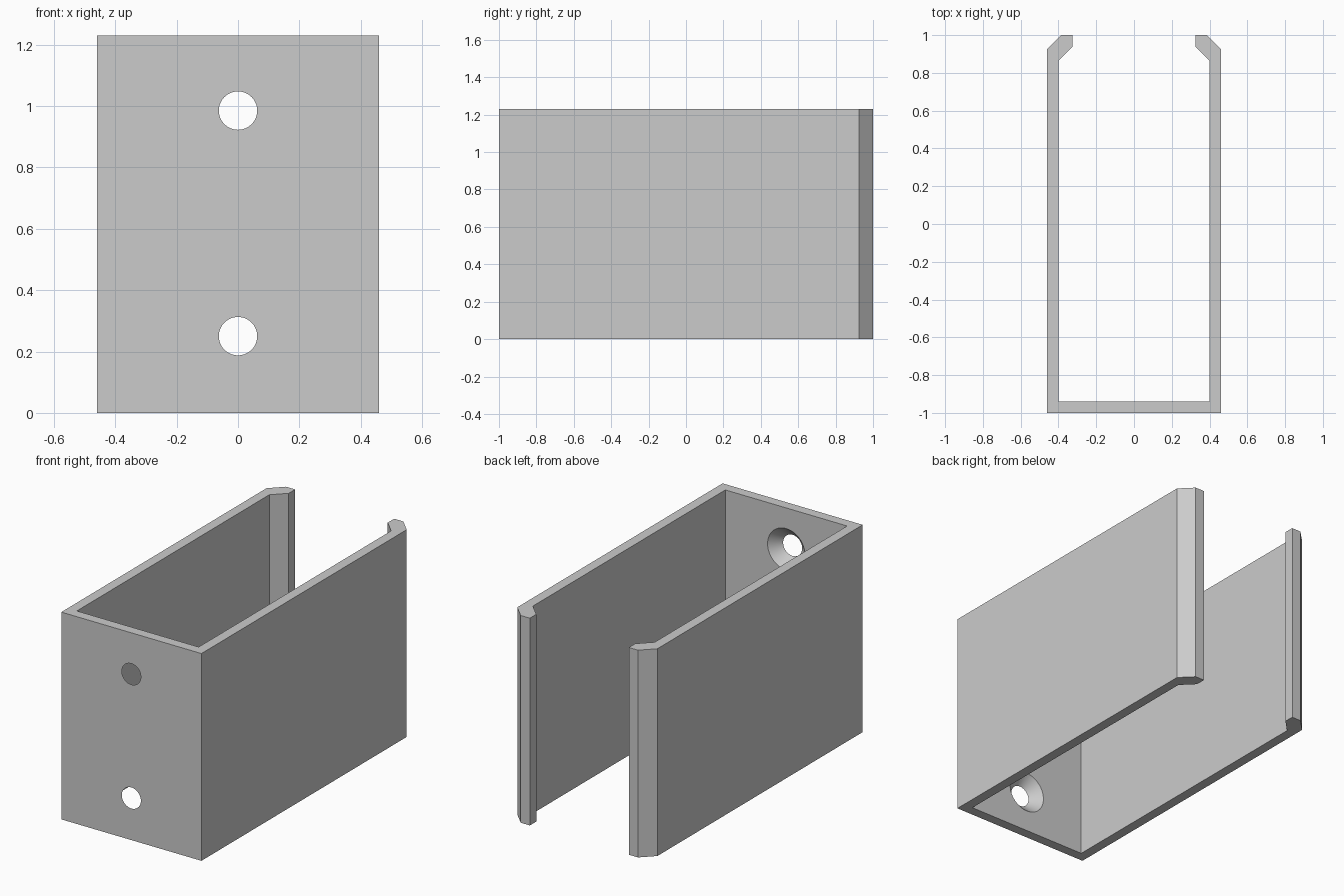
import bpy, bmesh, math

if "Cube" in bpy.data.objects:
    bpy.data.objects.remove(bpy.data.objects["Cube"])

HEIGHT = 1.23
WALL = 0.06

grey = bpy.data.materials.new("light grey")
grey.diffuse_color = (0.6, 0.6, 0.6, 1)
grey.use_nodes = True
grey.node_tree.nodes["Principled BSDF"].inputs["Base Color"].default_value = grey.diffuse_color

# Channel: right half of the plan outline, mirrored, with inward angled lips
outer = [(0.46, -1), (0.46, 0.925), (0.385, 1), (0.325, 1)]
inner = [(0.325, 0.94), (0.40, 0.865), (0.40, -1 + WALL)]
right = outer + inner
outline = right + [(-x, y) for x, y in reversed(right)]

bm = bmesh.new()
base = bm.faces.new([bm.verts.new((x, y, 0)) for x, y in outline])
top = bmesh.ops.extrude_face_region(bm, geom=[base])
bmesh.ops.translate(bm, vec=(0, 0, HEIGHT),
                    verts=[v for v in top["geom"] if isinstance(v, bmesh.types.BMVert)])
bmesh.ops.recalc_face_normals(bm, faces=bm.faces)
mesh = bpy.data.meshes.new("channel_bracket")
bm.to_mesh(mesh)
bm.free()
bracket = bpy.data.objects.new("channel_bracket", mesh)
bpy.context.collection.objects.link(bracket)
mesh.materials.append(grey)

# Countersunk screw holes, widening through the front wall towards the inside
for z in (0.25, 0.985):
    bpy.ops.mesh.primitive_cone_add(vertices=64, radius1=0.0525, radius2=0.1325, depth=0.08,
                                    location=(0, -1 + WALL / 2, z),
                                    rotation=(-math.pi / 2, 0, 0))
    cutter = bpy.context.object
    cutter.name = "screw_hole_cutter"
    cutter.hide_render = True
    cutter.data.materials.append(grey)
    cut = bracket.modifiers.new("screw_hole", "BOOLEAN")
    cut.operation = "DIFFERENCE"
    cut.solver = "EXACT"
    cut.object = cutter
    bpy.ops.object.select_all(action="DESELECT")
    bpy.context.view_layer.objects.active = bracket
    bracket.select_set(True)
    bpy.ops.object.modifier_apply(modifier=cut.name)
    bpy.data.objects.remove(cutter)

bpy.ops.object.shade_smooth_by_angle(angle=math.radians(30))
